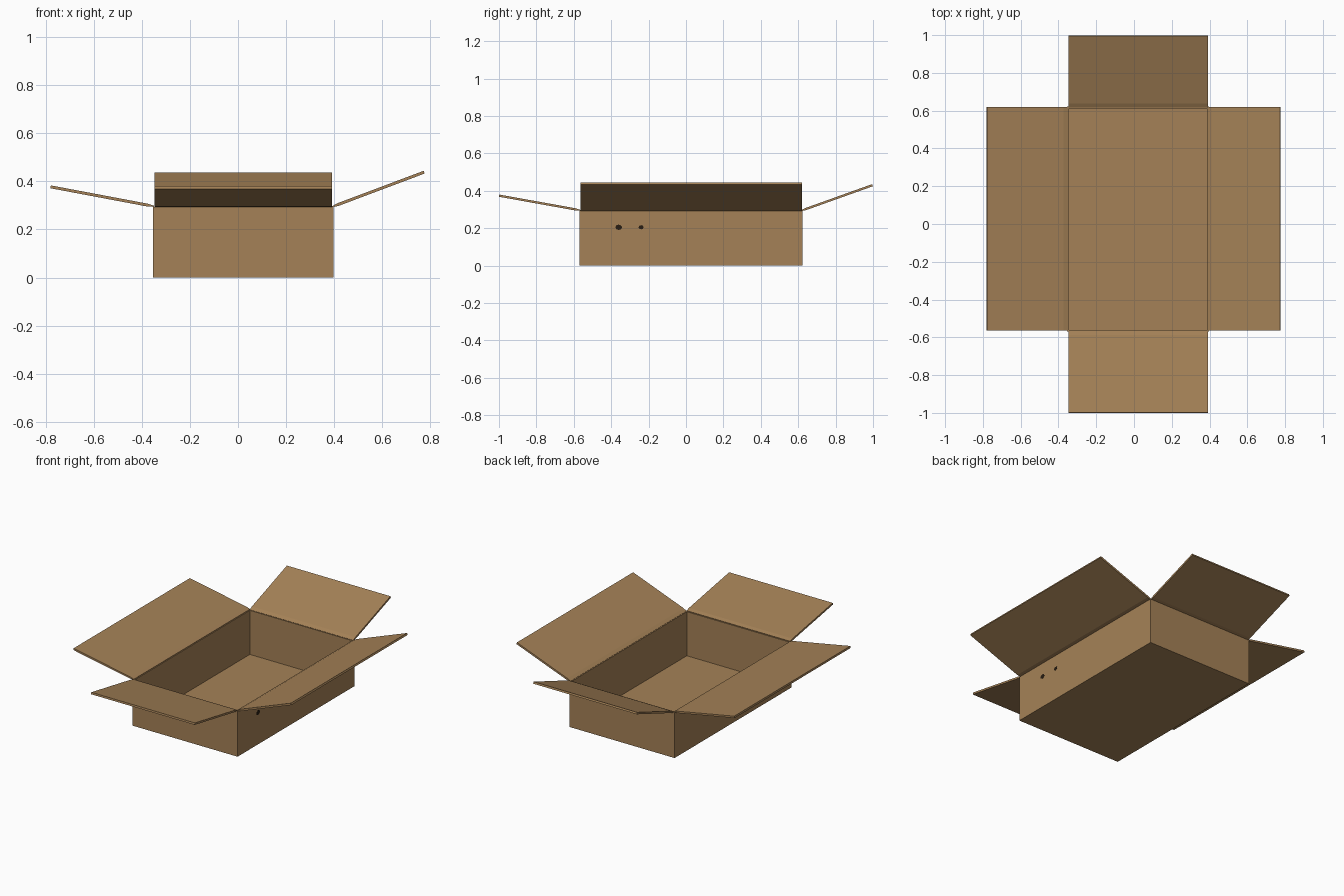
import bpy, bmesh, math
from mathutils import Vector

if "Cube" in bpy.data.objects:
    bpy.data.objects.remove(bpy.data.objects["Cube"])


def material(name, rgb):
    m = bpy.data.materials.new(name)
    m.diffuse_color = (*rgb, 1)
    m.use_nodes = True
    m.node_tree.nodes["Principled BSDF"].inputs["Base Color"].default_value = m.diffuse_color
    return m


CARD = material("brown cardboard", (0.375, 0.222, 0.095))
DARK = material("dark scuff", (0.02, 0.012, 0.006))

X0, X1, Y0, Y1, H, T = -0.354, 0.396, -0.57, 0.622, 0.294, 0.01


def finish(name, bm, mat):
    bmesh.ops.recalc_face_normals(bm, faces=bm.faces)
    me = bpy.data.meshes.new(name)
    bm.to_mesh(me)
    bm.free()
    me.materials.append(mat)
    ob = bpy.data.objects.new(name, me)
    bpy.context.collection.objects.link(ob)
    return ob


def prism(bm, pts, offset):
    face = bm.faces.new([bm.verts.new(p) for p in pts])
    ext = bmesh.ops.extrude_face_region(bm, geom=[face], use_keep_orig=True)
    vs = [g for g in ext["geom"] if isinstance(g, bmesh.types.BMVert)]
    bmesh.ops.translate(bm, verts=vs, vec=offset)


# open tray: solid block, rim inset, cavity pushed down to the floor
bm = bmesh.new()
bmesh.ops.create_cube(bm, size=1)
for v in bm.verts:
    v.co = (X1 if v.co.x > 0 else X0, Y1 if v.co.y > 0 else Y0, H if v.co.z > 0 else 0)
bm.normal_update()
top = max(bm.faces, key=lambda f: f.calc_center_median().z)
bmesh.ops.inset_region(bm, faces=[top], thickness=T, use_even_offset=True)
ext = bmesh.ops.extrude_discrete_faces(bm, faces=[top])
for v in ext["faces"][0].verts:
    v.co.z = T
finish("box_body", bm, CARD)


# flaps: slab cross-section pinched to a crease at the hinge
def flap(name, axis, hinge, tip, lo, hi):
    h, t = Vector(hinge), Vector(tip)
    d = (t - h).normalized()
    n = Vector((-d.y, d.x))
    c = h + d * 0.025
    prof = [h + n * 0.002, c + n * 0.006, t + n * 0.006,
            t - n * 0.006, c - n * 0.006, h - n * 0.002]
    bm = bmesh.new()
    if axis == "x":
        prism(bm, [(p.x, lo, p.y) for p in prof], (0, hi - lo, 0))
    else:
        prism(bm, [(lo, p.x, p.y) for p in prof], (hi - lo, 0, 0))
    finish(name, bm, CARD)


flap("left_flap", "x", (X0 + T / 2, 0.296), (-0.779, 0.377), -0.564, 0.62)
flap("right_flap", "x", (X1 - T / 2, 0.294), (0.774, 0.438), -0.564, 0.62)
flap("front_flap", "y", (Y0 + T / 2, 0.296), (-0.999, 0.374), -0.348, 0.391)
flap("back_flap", "y", (Y1 - T / 2, 0.294), (0.997, 0.43), -0.348, 0.391)

# small scuff marks on the right wall
for i, (y, z, r) in enumerate([(-0.36, 0.205, 0.018), (-0.24, 0.205, 0.014)]):
    bm = bmesh.new()
    ring = [(X1 - 0.001, y + r * math.cos(a * math.pi / 4), z + 0.8 * r * math.sin(a * math.pi / 4))
            for a in range(8)]
    prism(bm, ring, (0.002, 0, 0))
    finish(f"scuff_{i + 1}", bm, DARK)
